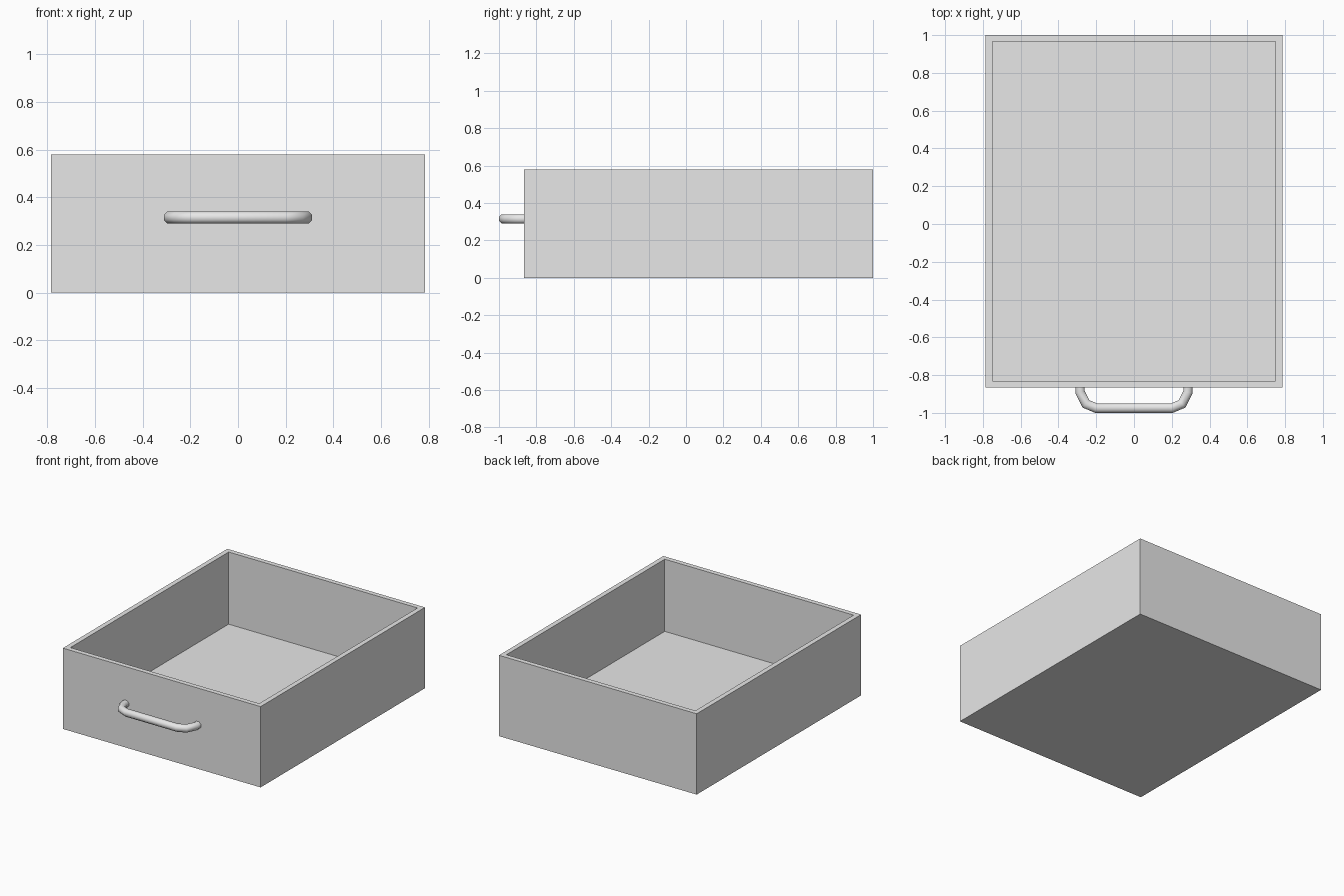
import bpy, bmesh, math
from mathutils import Matrix, Vector

cube = bpy.data.objects.get("Cube")
if cube:
    bpy.data.objects.remove(cube, do_unlink=True)

WIDTH, HEIGHT, FRONT, BACK = 1.57, 0.58, -0.865, 1.0
WALL, FLOOR = 0.035, 0.062

grey = bpy.data.materials.new("light_grey")
grey.use_nodes = True
grey.diffuse_color = (0.8, 0.8, 0.8, 1)
grey.node_tree.nodes["Principled BSDF"].inputs["Base Color"].default_value = (0.8, 0.8, 0.8, 1)


def add_object(name, bm):
    bmesh.ops.recalc_face_normals(bm, faces=bm.faces)
    mesh = bpy.data.meshes.new(name)
    bm.to_mesh(mesh)
    bm.free()
    mesh.materials.append(grey)
    obj = bpy.data.objects.new(name, mesh)
    bpy.context.collection.objects.link(obj)
    return obj


# Drawer box: a block with its top inset and sunk to the floor
bm = bmesh.new()
bmesh.ops.create_cube(bm, size=1)
bmesh.ops.scale(bm, vec=(WIDTH, BACK - FRONT, HEIGHT), verts=bm.verts)
bmesh.ops.translate(bm, vec=(0, (FRONT + BACK) / 2, HEIGHT / 2), verts=bm.verts)
bm.normal_update()
top = max(bm.faces, key=lambda f: f.calc_center_median().z)
bmesh.ops.inset_region(bm, faces=[top], thickness=WALL, use_even_offset=True)
sunk = bmesh.ops.extrude_face_region(bm, geom=[top])
floor_verts = [v for v in sunk["geom"] if isinstance(v, bmesh.types.BMVert)]
if top.is_valid:
    bmesh.ops.delete(bm, geom=[top], context="FACES_ONLY")
for v in floor_verts:
    v.co.z = FLOOR
add_object("drawer_box", bm)

# Handle: an eight-sided tube swept along a mirrored path with mitred bends
half = [(-0.286, FRONT + 0.01), (-0.286, -0.89), (-0.255, -0.952), (-0.2, -0.975)]
path = [Vector((x, y, 0.315)) for x, y in half + [(-x, y) for x, y in reversed(half)]]
SIDES, RADIUS = 8, 0.025 / math.cos(math.pi / 8)
up = Vector((0, 0, 1))
bm = bmesh.new()
rings = []
for i, p in enumerate(path):
    before = (p - path[i - 1]).normalized() if i else None
    after = (path[i + 1] - p).normalized() if i < len(path) - 1 else None
    before, after = before or after, after or before
    tangent = (before + after).normalized()
    side = tangent.cross(up) / tangent.dot(before)
    angles = [math.tau * (k + 0.5) / SIDES for k in range(SIDES)]
    rings.append([bm.verts.new(p + RADIUS * (side * math.cos(a) + up * math.sin(a))) for a in angles])
for a, b in zip(rings, rings[1:]):
    for k in range(SIDES):
        n = (k + 1) % SIDES
        bm.faces.new((a[k], a[n], b[n], b[k]))
bm.faces.new(rings[0])
bm.faces.new(rings[-1])
handle = add_object("handle", bm)

bpy.ops.object.select_all(action="DESELECT")
handle.select_set(True)
bpy.context.view_layer.objects.active = handle
bpy.ops.object.shade_smooth_by_angle(angle=math.radians(60))
